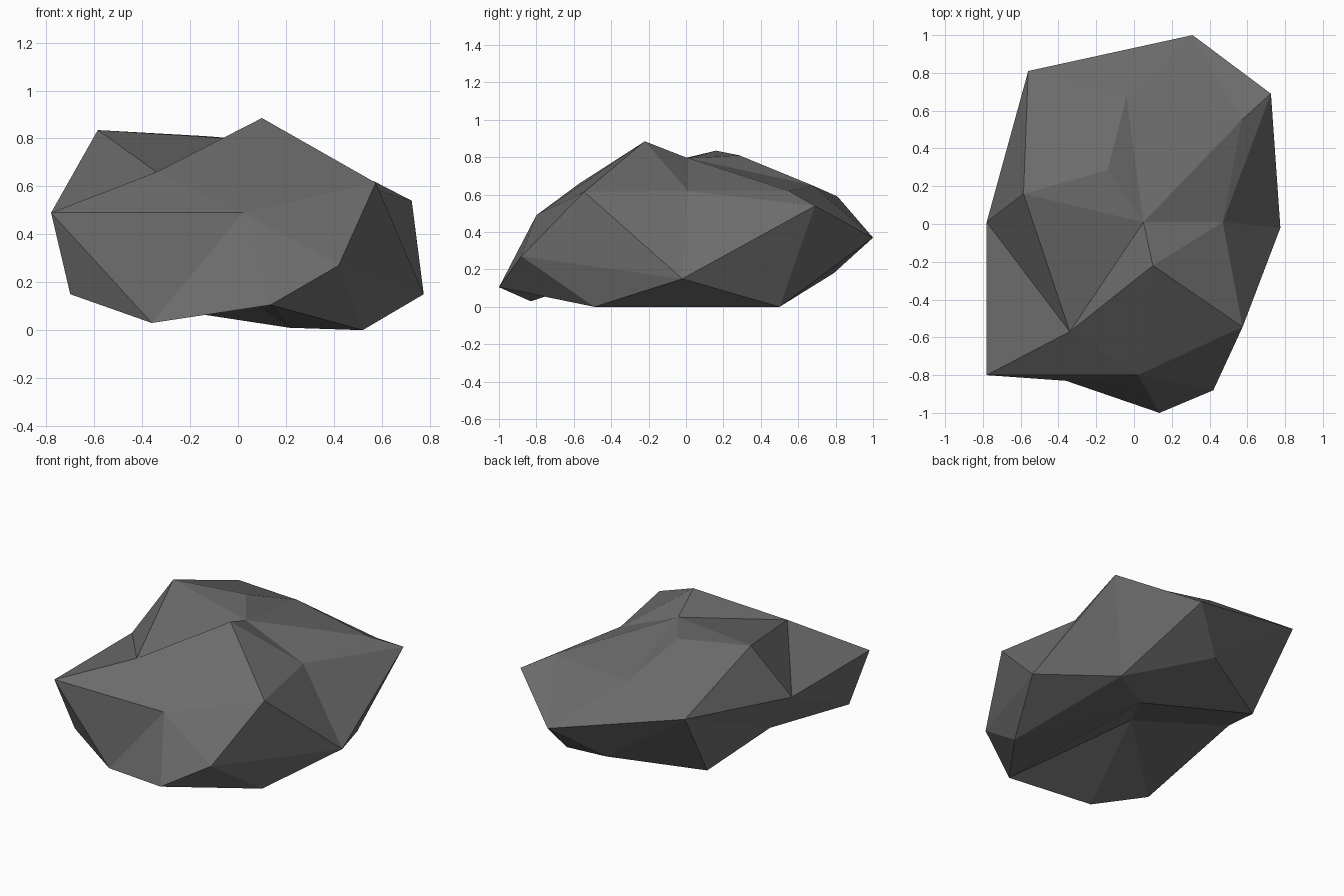
import bpy, bmesh

if "Cube" in bpy.data.objects:
    bpy.data.objects.remove(bpy.data.objects["Cube"])

# Corner points of the boulder, grouped from crown to base
POINTS = {
    # crown
    "J": (.10, -.22, .885), "I": (.05, .01, .795), "G": (-.585, .16, .835), "F": (-.14, .285, .81),
    # shoulder
    "N": (-.34, -.57, .66), "M": (.575, -.545, .615), "K": (.47, .01, .62),
    "D": (.57, .55, .62), "E": (-.04, .675, .65), "A": (-.56, .81, .59),
    # waist
    "O": (-.78, -.80, .49), "P": (.02, -.80, .49), "S": (.42, -.88, .27), "L": (.775, -.02, .15),
    "C": (.725, .69, .54), "B": (.31, 1.0, .37), "H": (-.78, .01, .49),
    # underside
    "V": (-.70, -.70, .15), "Q": (-.36, -.83, .03), "R": (.135, -1.0, .105), "T": (.52, -.49, 0),
    "U": (.52, .50, 0), "X": (.03, .79, .18), "Y": (-.505, .50, .12), "a": (-.67, .08, .285),
    "W": (.215, .32, .01), "Z": (-.13, -.185, .24),
}

# Facets: each word is a hub corner followed by the corners fanned around it
FANS = [
    "INJKDEFGN",            # top
    "POQRSMJNO",            # front
    "LCKMSTUC",             # right side
    "HGNOVaAG",             # left side
    "AGFEBXYa", "DKCBE",    # back
    "UCBXWT", "ZRQVaYWR",   # underside
    "JMK", "WTR", "WXY", "SRT", "OVQ",  # single facets closing the gaps
]

bm = bmesh.new()
verts = {name: bm.verts.new(co) for name, co in POINTS.items()}
for hub, *ring in FANS:
    for p, q in zip(ring, ring[1:]):
        bm.faces.new((verts[hub], verts[p], verts[q]))
bmesh.ops.recalc_face_normals(bm, faces=bm.faces)

mesh = bpy.data.meshes.new("boulder")
bm.to_mesh(mesh)
bm.free()

# Dark grey stone
stone = bpy.data.materials.new("dark grey stone")
stone.diffuse_color = (.15, .15, .15, 1)
stone.use_nodes = True
stone.node_tree.nodes["Principled BSDF"].inputs["Base Color"].default_value = stone.diffuse_color
mesh.materials.append(stone)

boulder = bpy.data.objects.new("boulder", mesh)
bpy.context.collection.objects.link(boulder)
